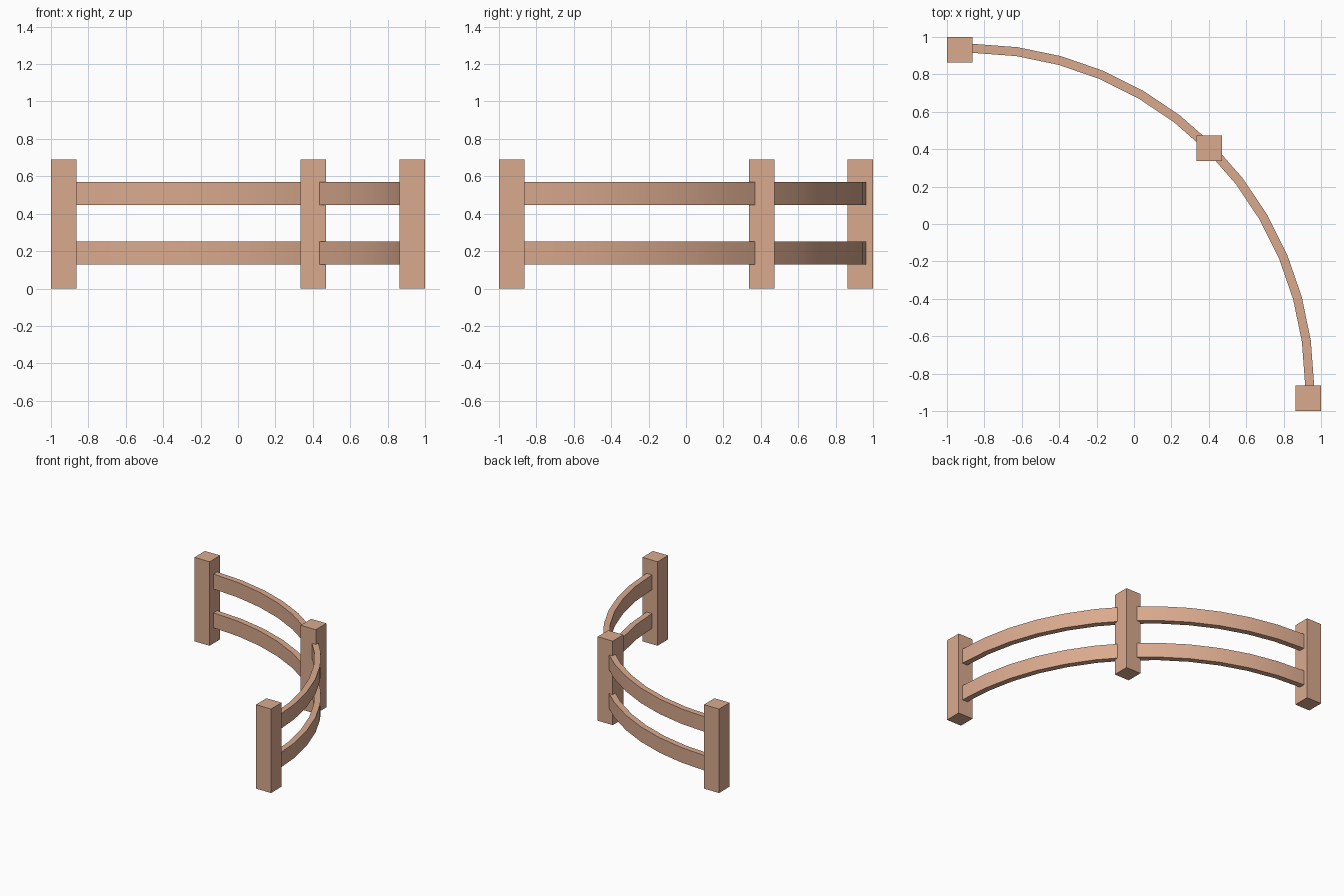
import bpy
import bmesh
import math

if "Cube" in bpy.data.objects:
    bpy.data.objects.remove(bpy.data.objects["Cube"])

wood = bpy.data.materials.new("light_wood")
wood.diffuse_color = (0.70, 0.40, 0.27, 1.0)
wood.use_nodes = True
wood.node_tree.nodes["Principled BSDF"].inputs["Base Color"].default_value = wood.diffuse_color

POST_W, POST_H = 0.137, 0.69
CENTRE, RADIUS = -0.878, 1.817      # plan arc shared by all rails
RAIL_T, RAIL_H = 0.048, 0.123
STEP = 7.4                          # degrees per rail segment


def make_object(name, bm):
    bmesh.ops.recalc_face_normals(bm, faces=bm.faces)
    mesh = bpy.data.meshes.new(name)
    bm.to_mesh(mesh)
    bm.free()
    mesh.materials.append(wood)
    obj = bpy.data.objects.new(name, mesh)
    bpy.context.collection.objects.link(obj)
    return obj


def make_post(name, x, y):
    bm = bmesh.new()
    bmesh.ops.create_cube(bm, size=1.0)
    bmesh.ops.scale(bm, vec=(POST_W, POST_W, POST_H), verts=bm.verts)
    bmesh.ops.translate(bm, vec=(x, y, POST_H / 2), verts=bm.verts)
    return make_object(name, bm)


def make_rail(name, z, angles):
    # Rectangular section swept around the arc, capped at both ends
    bm = bmesh.new()
    section = [(-RAIL_T / 2, 0), (RAIL_T / 2, 0),
               (RAIL_T / 2, RAIL_H), (-RAIL_T / 2, RAIL_H)]
    rings = []
    for a in angles:
        c, s = math.cos(math.radians(a)), math.sin(math.radians(a))
        rings.append([bm.verts.new((CENTRE + (RADIUS + dr) * c,
                                    CENTRE + (RADIUS + dr) * s, z + dz))
                      for dr, dz in section])
    for r0, r1 in zip(rings, rings[1:]):
        for i in range(4):
            j = (i + 1) % 4
            bm.faces.new((r0[i], r0[j], r1[j], r1[i]))
    bm.faces.new(rings[0])
    bm.faces.new(rings[-1])
    obj = make_object(name, bm)
    bpy.ops.object.select_all(action='DESELECT')
    obj.select_set(True)
    bpy.context.view_layer.objects.active = obj
    bpy.ops.object.shade_smooth_by_angle(angle=math.radians(30))


# Three square posts
END = 1.0 - POST_W / 2
make_post("left_post", -END, END)
make_post("middle_post", 0.403, 0.405)
make_post("right_post", END, -END)

# Upper and lower curved rails, one pair on each side of the middle post
right_angles = [-1.0] + [45 - STEP * k for k in range(6, -1, -1)]
left_angles = [90 - a for a in reversed(right_angles)]
for level, z in (("lower", 0.128), ("upper", 0.446)):
    make_rail(f"{level}_right_rail", z, right_angles)
    make_rail(f"{level}_left_rail", z, left_angles)
